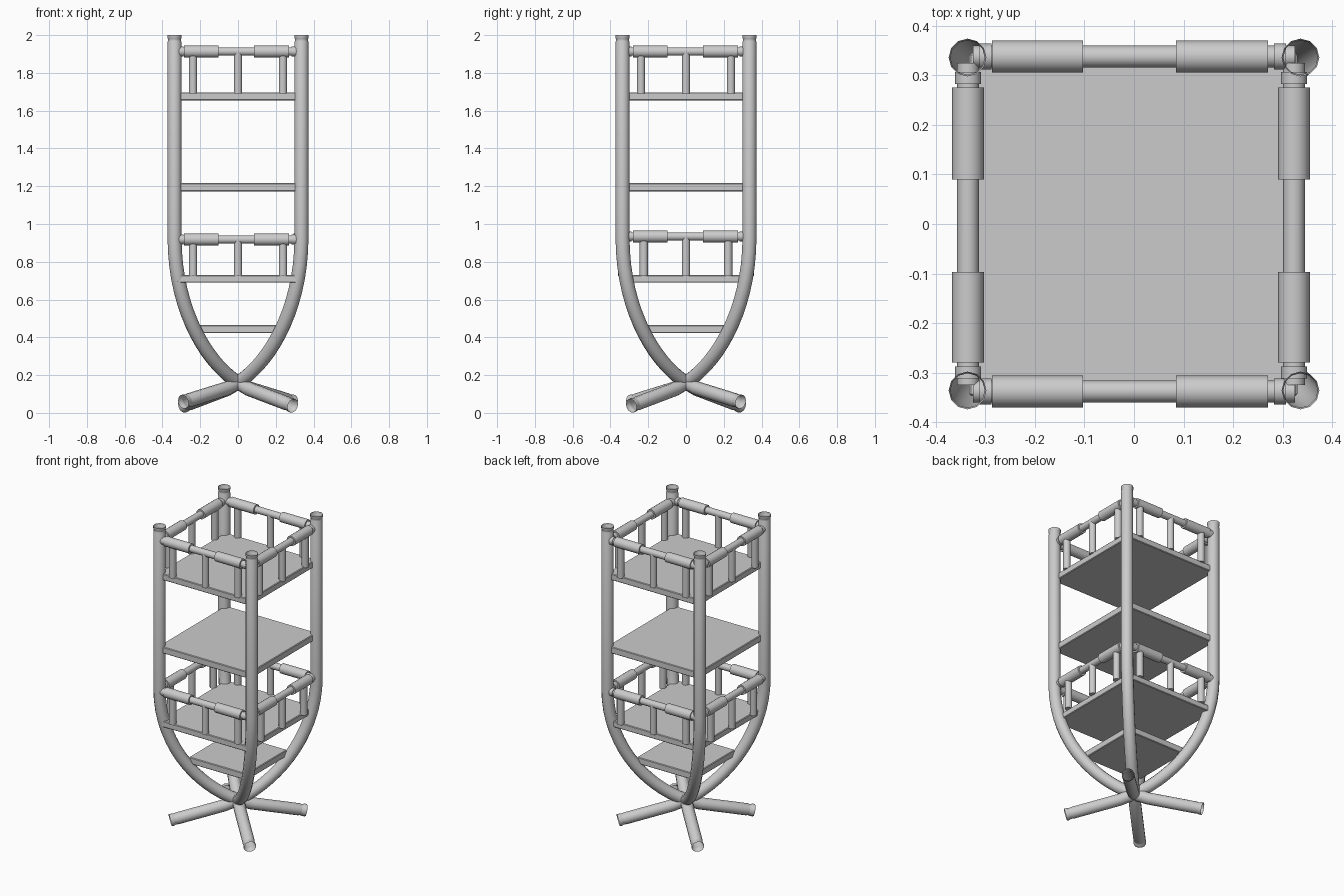
import bpy, math
from mathutils import Vector, geometry

if "Cube" in bpy.data.objects:
    bpy.data.objects.remove(bpy.data.objects["Cube"])


def smooth(obj):
    bpy.ops.object.select_all(action='DESELECT')
    obj.select_set(True)
    bpy.context.view_layer.objects.active = obj
    bpy.ops.object.shade_smooth_by_angle(angle=math.radians(40))


def box(name, x0, x1, y0, y1, z0, z1):
    bpy.ops.mesh.primitive_cube_add(size=1, location=((x0 + x1) / 2, (y0 + y1) / 2, (z0 + z1) / 2))
    o = bpy.context.object
    o.name = name
    o.scale = (x1 - x0, y1 - y0, z1 - z0)
    bpy.ops.object.transform_apply(location=False, rotation=False, scale=True)
    b = o.modifiers.new("edge", 'BEVEL')
    b.width, b.segments = 0.004, 1
    return o


def rod(name, a, b, r, sides=16):
    a, b = Vector(a), Vector(b)
    d = b - a
    bpy.ops.mesh.primitive_cylinder_add(vertices=sides, radius=r, depth=d.length, location=(a + b) / 2)
    o = bpy.context.object
    o.name = name
    o.rotation_euler = d.to_track_quat('Z', 'Y').to_euler()
    smooth(o)
    return o


def tube(name, pts, r):
    """Open-ended tube; pts are (position, radius factor)."""
    c = bpy.data.curves.new(name, 'CURVE')
    c.dimensions = '3D'
    c.bevel_depth, c.bevel_resolution = r, 4
    s = c.splines.new('POLY')
    s.points.add(len(pts) - 1)
    for p, (co, f) in zip(s.points, pts):
        p.co = (*co, 1)
        p.radius = f
    o = bpy.data.objects.new(name, c)
    bpy.context.collection.objects.link(o)
    bpy.ops.object.select_all(action='DESELECT')
    o.select_set(True)
    bpy.context.view_layer.objects.active = o
    bpy.ops.object.convert(target='MESH')
    smooth(bpy.context.object)


# Bent posts: straight top, curved belly, crossing over into the opposite foot
D = 0.336
belly = geometry.interpolate_bezier(Vector((D, 0.93, 0)), Vector((D, 0.55, 0)),
                                    Vector((0.17, 0.27, 0)), Vector((0, 0.16, 0)), 16)
for sx in (-1, 1):
    for sy in (-1, 1):
        foot_z = 0.038 if sx != sy else 0.058
        prof = [(D, 2.0, 1.03), (D, 1.985, 1.03), (D, 1.98, 0.94), (D, 1.968, 0.94), (D, 1.963, 1)]
        prof += [(v.x, v.y, 1) for v in belly]
        # foot with the same rim and neck at its end
        for t, f in ((0.2, 1), (0.9, 1), (0.915, 0.94), (0.945, 0.94), (0.96, 1.03), (1, 1.03)):
            prof.append((-0.29 * t, 0.148 + (foot_z - 0.148) * t, f))
        tube("post_and_foot", [((sx * d, sy * d, z), f) for d, z, f in prof], 0.037)

# Shelves
box("top_shelf", -0.333, 0.33, -0.347, 0.345, 1.655, 1.697)
box("upper_shelf", -0.333, 0.33, -0.347, 0.345, 1.173, 1.216)
box("middle_shelf", -0.325, 0.317, -0.35, 0.34, 0.69, 0.73)
box("bottom_shelf", -0.21, 0.21, -0.21, 0.21, 0.422, 0.465)


# Railings: thin rod, two thick grips and three balusters per side
def railing(level, along_x, off, z, base, spread):
    def P(u, h):
        return (u, off, h) if along_x else (off, u, h)
    rod(level + "_rail", P(-0.325, z), P(0.325, z), 0.022)
    for a, b in (((-0.287, -0.103), (0.085, 0.27)) if along_x else ((-0.28, -0.097), (0.09, 0.275))):
        rod(level + "_rail_grip", P(a, z), P(b, z), 0.032)
    for e in (-0.30, 0.295):
        rod(level + "_rail_collar", P(e - 0.012, z), P(e + 0.012, z), 0.026)
    for u in (-spread, 0, spread):
        rod(level + "_baluster", P(u, base), P(u, z), 0.022, 12)


for level, zx, zy, base, sx_, sy_ in (("top", 1.913, 1.913, 1.69, 0.238, 0.238),
                                      ("lower", 0.918, 0.934, 0.725, 0.238, 0.223)):
    for off in (-0.338, 0.338):
        railing(level, True, off, zx, base, sx_)
    for off in (-0.335, 0.323):
        railing(level, False, off, zy, base, sy_)
